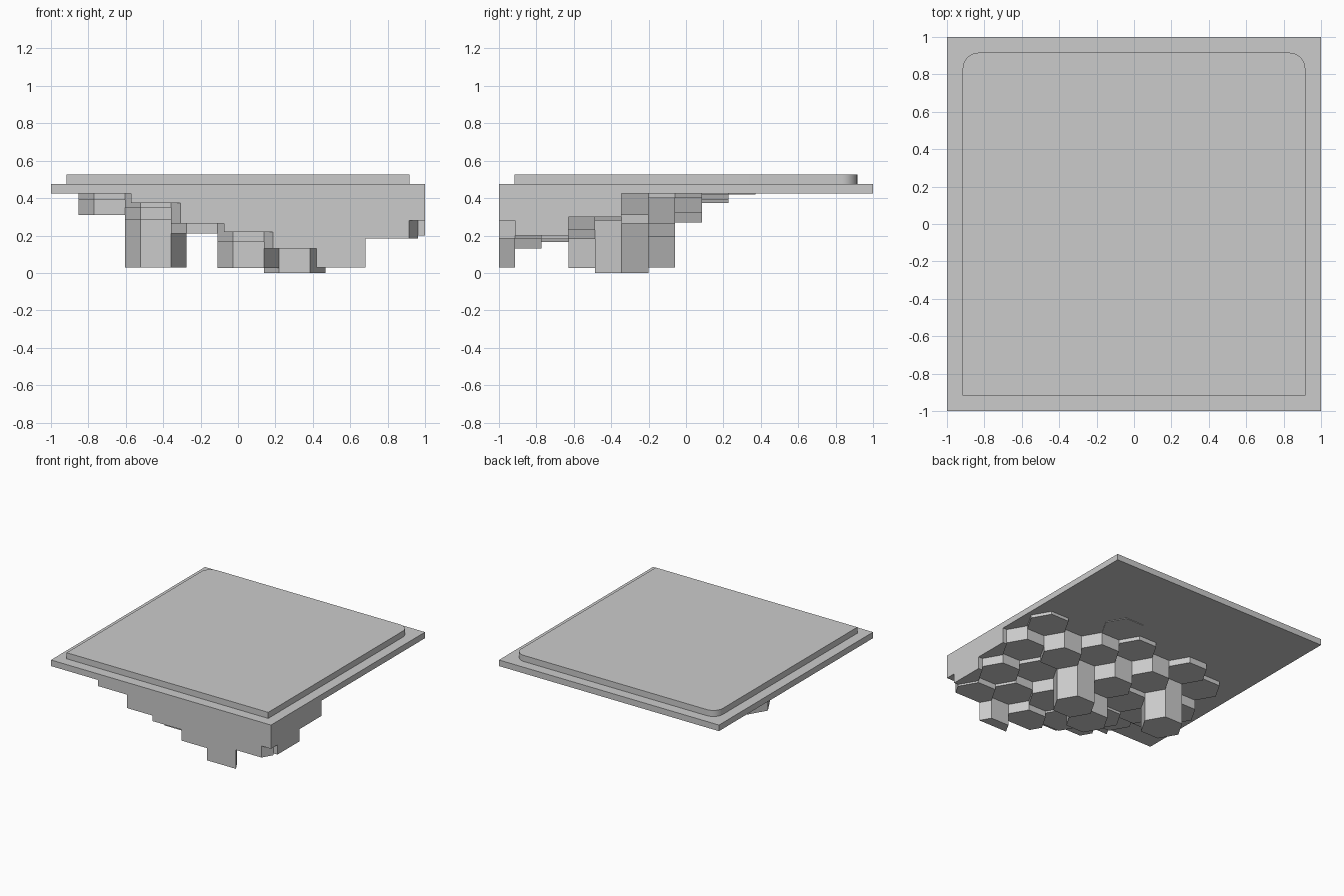
import bpy, bmesh
from math import cos, sin, pi

cube = bpy.data.objects.get("Cube")
if cube:
    bpy.data.objects.remove(cube, do_unlink=True)

GREY = (0.6, 0.6, 0.6, 1)
stone = bpy.data.materials.new("light_grey")
stone.use_nodes = True
stone.diffuse_color = GREY
stone.node_tree.nodes["Principled BSDF"].inputs["Base Color"].default_value = GREY

SLAB_BOTTOM, SLAB_TOP, PAD_TOP = 0.425, 0.475, 0.525
R = 0.165                  # hexagon radius
ROW = R * 3 ** 0.5         # row spacing


def finish(bm, name):
    bmesh.ops.recalc_face_normals(bm, faces=bm.faces)
    mesh = bpy.data.meshes.new(name)
    bm.to_mesh(mesh)
    bm.free()
    mesh.materials.append(stone)
    ob = bpy.data.objects.new(name, mesh)
    bpy.context.collection.objects.link(ob)
    return ob


def prism(outline, z0, z1):
    bm = bmesh.new()
    face = bm.faces.new([bm.verts.new((x, y, z0)) for x, y in outline])
    ext = bmesh.ops.extrude_face_region(bm, geom=[face])
    top = [v for v in ext["geom"] if isinstance(v, bmesh.types.BMVert)]
    bmesh.ops.translate(bm, verts=top, vec=(0, 0, z1 - z0))
    return bm


def clip(bm, co, normal):
    geom = bm.verts[:] + bm.edges[:] + bm.faces[:]
    bmesh.ops.bisect_plane(bm, geom=geom, plane_co=co, plane_no=normal, clear_outer=True)
    rim = [e for e in bm.edges if e.is_boundary]
    if rim:
        bmesh.ops.holes_fill(bm, edges=rim)


# Square slab
finish(prism([(-1, -1), (1, -1), (1, 1), (-1, 1)], SLAB_BOTTOM, SLAB_TOP), "slab")

# Raised pad with its two back corners rounded
P, C = 0.916, 0.085
outline = [(-P, -P), (P, -P)]
for side, start in ((1, 0), (-1, pi / 2)):
    for i in range(9):
        a = start + i * pi / 16
        outline.append((side * (P - C) + C * cos(a), P - C + C * sin(a)))
pad = finish(prism(outline, SLAB_TOP, PAD_TOP), "raised_pad")
bpy.context.view_layer.objects.active = pad
pad.select_set(True)
bpy.ops.object.shade_smooth_by_angle()
pad.select_set(False)

# Hanging hexagonal columns: bottom heights from front to back, per column line
# (None leaves a gap); odd lines are shifted back by half a row
bottoms = [
    [None, 0.39, 0.31, 0.39],
    [0.375, 0.35, 0.285, 0.03, 0.375],
    [0.265, 0.21, 0.23, 0.27],
    [0.22, 0.165, 0.025, 0.195, 0.39],
    [0.13, 0.18, 0.0, 0.32, 0.42],
    [0.03, 0.21, 0.28, 0.265],
    [0.185, 0.23, 0.31, 0.40],
    [0.28, 0.20, 0.30],
]
for line, heights in enumerate(bottoms):
    cx = -0.69 + 1.5 * R * line + 0.003
    front = -1.058 + (ROW / 2 if line % 2 == 0 else 0)
    for row, z in enumerate(heights):
        if z is None:
            continue
        cy = front + ROW * row
        hexagon = [(cx + R * cos(k * pi / 3), cy + R * sin(k * pi / 3)) for k in range(6)]
        bm = prism(hexagon, z, SLAB_BOTTOM)
        clip(bm, (0, -1, 0), (0, -1, 0))
        clip(bm, (1, 0, 0), (1, 0, 0))
        finish(bm, f"hex_column_{line}_{row}")
